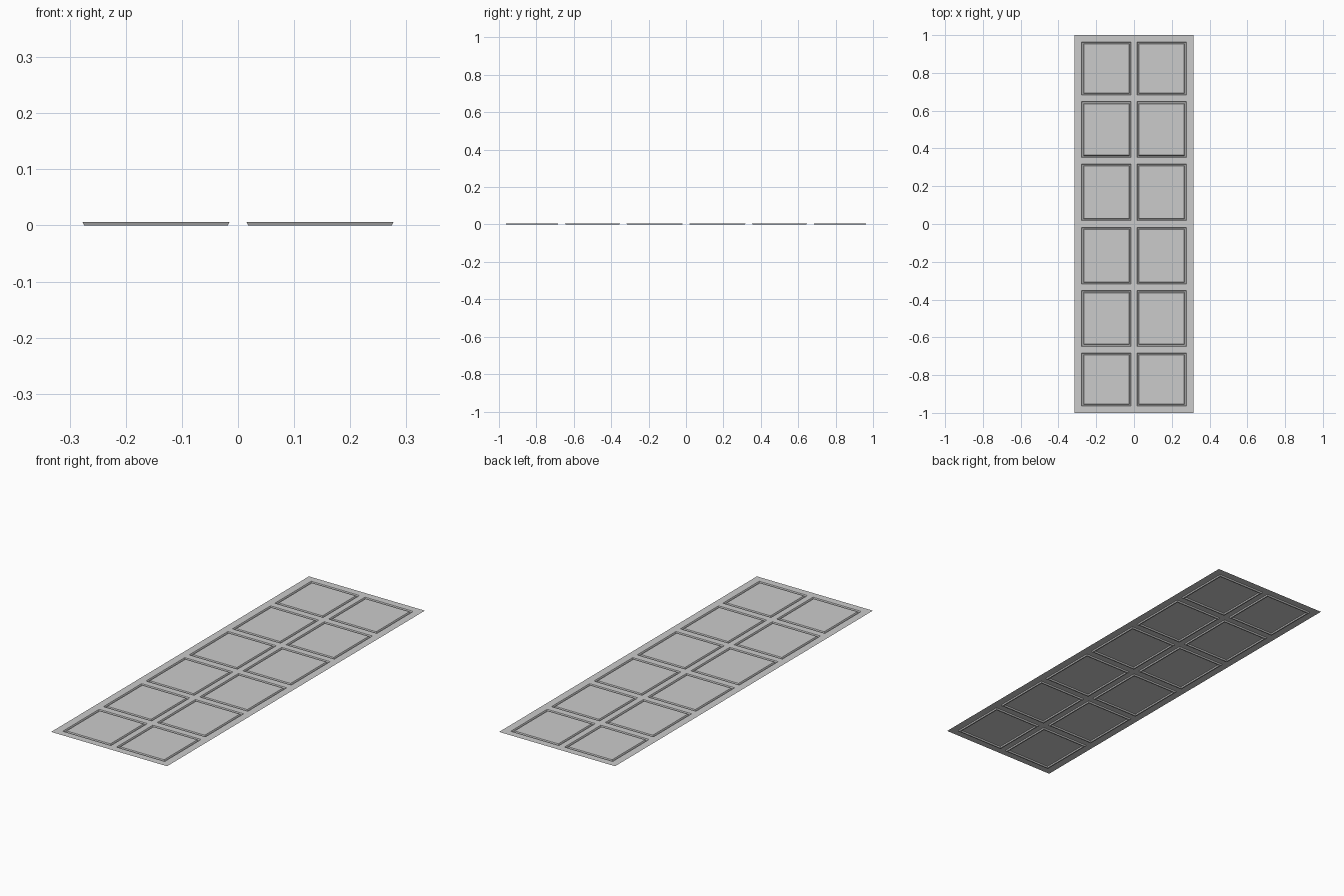
import bpy, bmesh

if "Cube" in bpy.data.objects:
    bpy.data.objects.remove(bpy.data.objects["Cube"])

TOP = 0.006
xs = [-0.315, -0.277, -0.015, 0.015, 0.277, 0.315]
half = [0.0175, 0.3185, 0.352, 0.648, 0.682, 0.964, 1.0]
ys = [-y for y in reversed(half)] + half

# Flat sheet divided into rails, stiles and panel cells
bm = bmesh.new()
grid = [[bm.verts.new((x, y, TOP)) for x in xs] for y in ys]
panels = []
for j in range(len(ys) - 1):
    for i in range(len(xs) - 1):
        f = bm.faces.new((grid[j][i], grid[j][i + 1], grid[j + 1][i + 1], grid[j + 1][i]))
        if i in (1, 3) and j % 2 == 1:
            panels.append(f)
bm.normal_update()

# Moulded groove round each panel: slope down, flat floor, slope back up
for width, depth in ((0.003, -TOP), (0.006, 0.0), (0.003, TOP)):
    bmesh.ops.inset_individual(bm, faces=panels, thickness=width, depth=depth,
                               use_even_offset=True)
    bm.normal_update()

mesh = bpy.data.meshes.new("panelled_door")
bm.to_mesh(mesh)
bm.free()
door = bpy.data.objects.new("panelled_door", mesh)
bpy.context.collection.objects.link(door)
